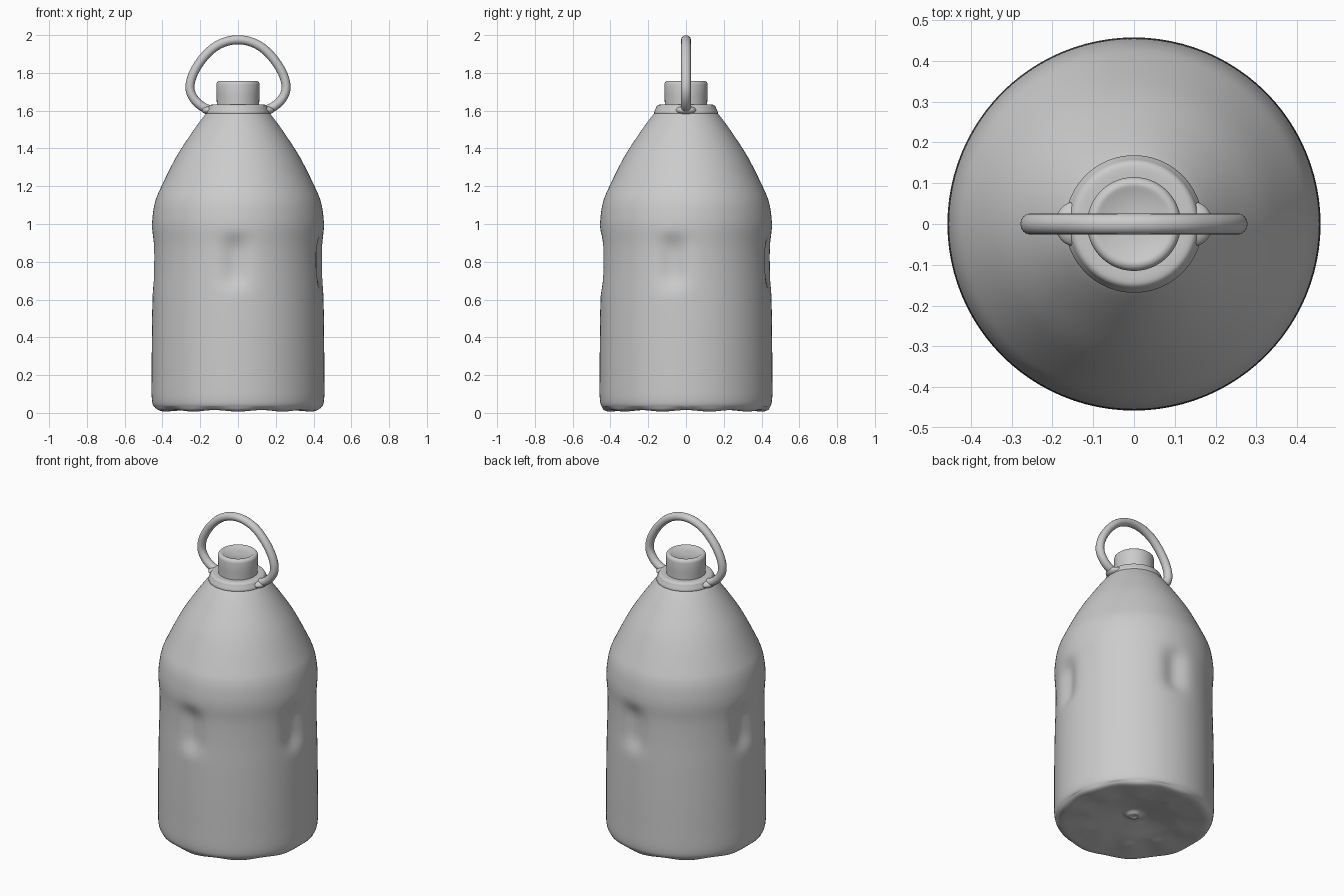
import bpy, bmesh, math
from mathutils import Vector

if "Cube" in bpy.data.objects:
    bpy.data.objects.remove(bpy.data.objects["Cube"])

SEG = 96


def finish(name, bm, angle=40):
    bmesh.ops.recalc_face_normals(bm, faces=bm.faces)
    me = bpy.data.meshes.new(name)
    bm.to_mesh(me)
    bm.free()
    ob = bpy.data.objects.new(name, me)
    bpy.context.collection.objects.link(ob)
    bpy.ops.object.select_all(action='DESELECT')
    ob.select_set(True)
    bpy.context.view_layer.objects.active = ob
    bpy.ops.object.shade_smooth_by_angle(angle=math.radians(angle))
    return ob


def spline(pts, n):
    # Catmull-Rom through the points, ends repeated
    p = [Vector(q) for q in [pts[0]] + pts + [pts[-1]]]
    out = []
    for a, b, c, d in zip(p, p[1:], p[2:], p[3:]):
        for i in range(n):
            t = i / n
            out.append(0.5 * (2 * b + (c - a) * t + (2 * a - 5 * b + 4 * c - d) * t * t
                              + (3 * b - a - 3 * c + d) * t ** 3))
    return out + [p[-1]]


def lathe(name, profile, shape=None, angle=40):
    bm = bmesh.new()
    rings = []
    for r, z in profile:
        ring = []
        for i in range(SEG):
            a = 2 * math.pi * i / SEG
            rr, zz = shape(r, z, a) if shape else (r, z)
            ring.append(bm.verts.new((rr * math.cos(a), rr * math.sin(a), zz)))
        rings.append(ring)
    for lo, hi in zip(rings, rings[1:]):
        for i in range(SEG):
            j = (i + 1) % SEG
            bm.faces.new((lo[i], lo[j], hi[j], hi[i]))
    bm.faces.new(rings[0][::-1])
    bm.faces.new(rings[-1])
    return finish(name, bm, angle)


# Bottle body with four finger dents and a slightly wavy foot
DENTS = [math.radians(d) for d in (-92, -9, 82, 172)]


def body_shape(r, z, a):
    if r > 0.4 and 0.4 < z < 1.15:
        for d in DENTS:
            da = (a - d + math.pi) % (2 * math.pi) - math.pi
            r -= 0.032 * math.exp(-(da / 0.15) ** 2 - ((z - 0.8) / 0.13) ** 4)
    if z < 0.03 and r > 0.25:
        z += 0.004 * math.cos(10 * a)
    return r, z


body = [(0.01, 0.05), (0.03, 0.045), (0.06, 0.06), (0.12, 0.05), (0.25, 0.024), (0.36, 0.014),
        (0.415, 0.012), (0.442, 0.028), (0.456, 0.07), (0.457, 0.2), (0.456, 0.4),
        (0.453, 0.6), (0.449, 0.75), (0.449, 0.88), (0.455, 0.98), (0.451, 1.05),
        (0.438, 1.12), (0.41, 1.19), (0.33, 1.35), (0.25, 1.475), (0.185, 1.565), (0.15, 1.605)]
lathe("bottle_body", spline(body, 6), body_shape)

# Neck collar
lathe("neck_collar", spline([(0.14, 1.56), (0.168, 1.585), (0.160, 1.612), (0.153, 1.626),
                             (0.138, 1.632), (0.10, 1.632)], 4))

# Screw cap
lathe("screw_cap", [(0.112, 1.61), (0.113, 1.68), (0.115, 1.738), (0.112, 1.749),
                    (0.104, 1.756), (0.092, 1.757), (0.085, 1.752), (0.02, 1.752)], angle=50)

# Carrying ring, swept tube ending inside the collar
half = [(0.12, 0, 1.598), (0.17, 0, 1.612), (0.213, 0, 1.64), (0.246, 0, 1.685),
        (0.254, 0, 1.735), (0.235, 0, 1.80), (0.19, 0, 1.872), (0.13, 0, 1.932), (0.065, 0, 1.965)]
path = spline(half + [(0, 0, 1.975)] + [(-x, y, z) for x, y, z in reversed(half)], 5)
bm = bmesh.new()
rings = []
for i, p in enumerate(path):
    t = (path[min(i + 1, len(path) - 1)] - path[max(i - 1, 0)]).normalized()
    side, y = t.cross(Vector((0, 1, 0))), Vector((0, 1, 0))
    rings.append([bm.verts.new(p + side * 0.024 * math.cos(k * math.pi / 8)
                               + y * 0.026 * math.sin(k * math.pi / 8)) for k in range(16)])
for lo, hi in zip(rings, rings[1:]):
    for k in range(16):
        bm.faces.new((lo[k], lo[(k + 1) % 16], hi[(k + 1) % 16], hi[k]))
bm.faces.new(rings[0][::-1])
bm.faces.new(rings[-1])
finish("carry_ring", bm)

# Lugs joining ring and collar
for sx, name in ((1, "ring_lug_right"), (-1, "ring_lug_left")):
    bm = bmesh.new()
    bmesh.ops.create_uvsphere(bm, u_segments=24, v_segments=12, radius=1)
    for v in bm.verts:
        v.co = Vector((sx * 0.145 + v.co.x * 0.048, v.co.y * 0.055, 1.602 + v.co.z * 0.024))
    finish(name, bm, 60)
